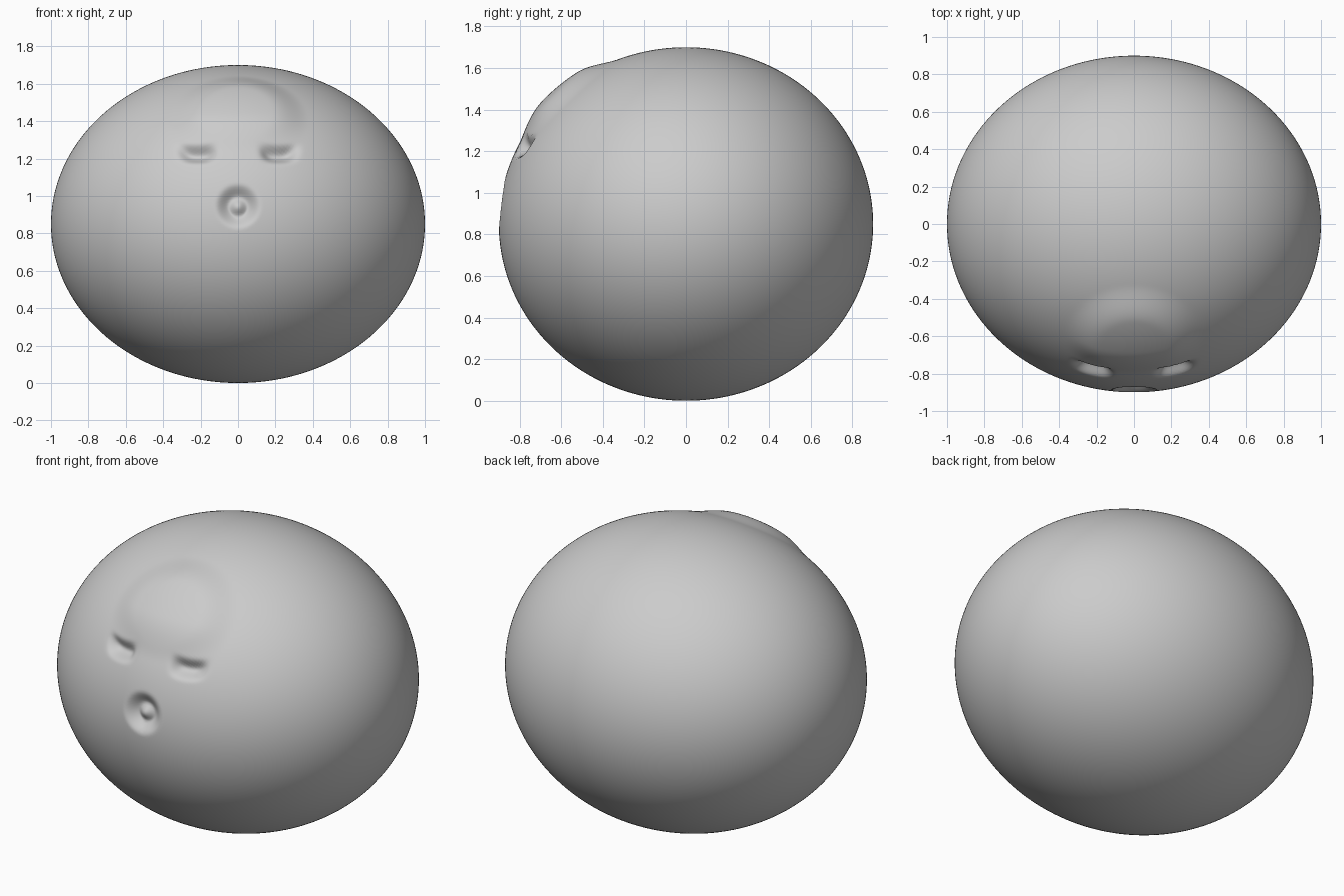
import bpy
import bmesh
from math import exp, hypot
from mathutils import Matrix, Vector

if "Cube" in bpy.data.objects:
    bpy.data.objects.remove(bpy.data.objects["Cube"])

RADII = Vector((1.0, 0.9, 0.85))


def smooth(a, b, t):
    t = min(max((t - a) / (b - a), 0), 1)
    return t * t * (3 - 2 * t)


def eye(x, z):
    # closed eye: steep upper lid edge, gentle lower slope
    u = abs(x) - 0.22
    v = z - 1.235 - 1.2 * u * u
    shape = smooth(-0.075, -0.005, v) * (1 - smooth(-0.005, 0.045, v))
    return -0.05 * shape * exp(-(u / 0.085) ** 4)


def mouth(x, z):
    # round hollow with a small knob in the middle
    r = hypot(x, z - 0.945)
    return -0.05 * (1 - smooth(0.045, 0.125, r)) + 0.028 * (1 - smooth(0, 0.06, r))


def forehead(p):
    # low raised dome that fades out towards the brow
    r = (p - Vector((0, -0.64, 1.43))).length
    return 0.032 * (1 - smooth(0.18, 0.38, r)) * smooth(1.22, 1.42, p.z)


# body: ellipsoid with its poles at front and back, so the face is finely divided
bm = bmesh.new()
bmesh.ops.create_uvsphere(bm, u_segments=256, v_segments=200, radius=1,
                          matrix=Matrix.Rotation(1.5707963, 4, "X"))
for v in bm.verts:
    unit = v.co.copy()
    p = Vector(a * b for a, b in zip(unit, RADII))
    normal = Vector(a / b for a, b in zip(unit, RADII)).normalized()
    p.z += RADII.z
    if p.y < 0:
        p += normal * (eye(p.x, p.z) + mouth(p.x, p.z) + forehead(p))
    v.co = p
bmesh.ops.recalc_face_normals(bm, faces=bm.faces)
mesh = bpy.data.meshes.new("round_head")
bm.to_mesh(mesh)
bm.free()
mesh.shade_smooth()

# material
grey = bpy.data.materials.new("plain grey")
grey.use_nodes = True
colour = (0.6, 0.6, 0.6, 1)
grey.diffuse_color = colour
grey.node_tree.nodes["Principled BSDF"].inputs["Base Color"].default_value = colour
mesh.materials.append(grey)

head = bpy.data.objects.new("round_head", mesh)
bpy.context.scene.collection.objects.link(head)
